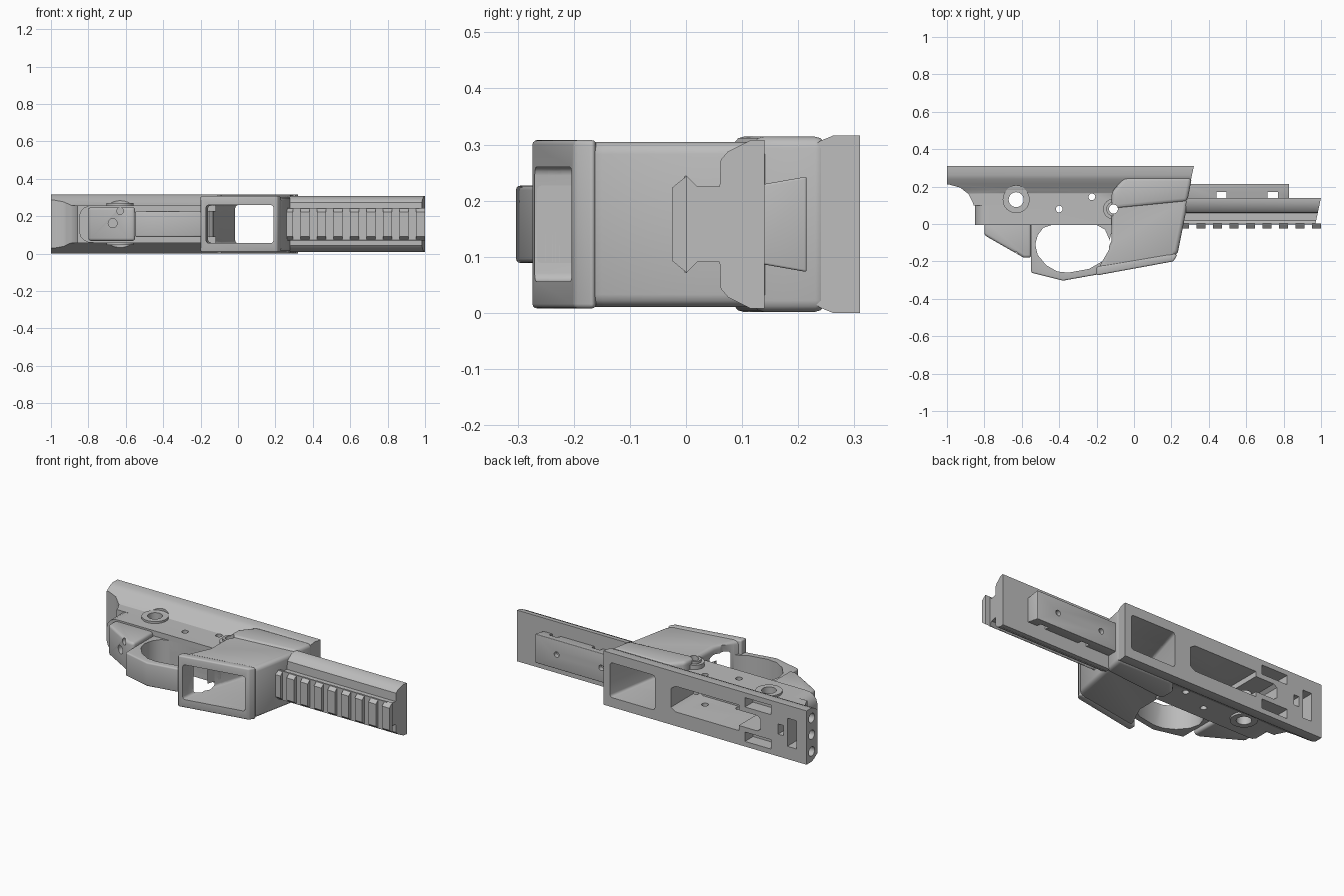
import bpy, bmesh, math

if "Cube" in bpy.data.objects:
    bpy.data.objects.remove(bpy.data.objects["Cube"])

MID = 0.158      # height of the mirror plane
SLANT = 0.21     # lean of the forward end faces

grey = bpy.data.materials.new("mid grey")
grey.use_nodes = True
grey.diffuse_color = (0.5, 0.5, 0.5, 1)
grey.node_tree.nodes["Principled BSDF"].inputs["Base Color"].default_value = (0.5, 0.5, 0.5, 1)


def prism(name, ring_a, ring_b, bevel=0):
    """Closed solid between two matching rings of points."""
    bm = bmesh.new()
    a = [bm.verts.new(p) for p in ring_a]
    b = [bm.verts.new(p) for p in ring_b]
    bm.faces.new(a)
    bm.faces.new(b[::-1])
    for i in range(len(a)):
        j = (i + 1) % len(a)
        bm.faces.new((a[j], a[i], b[i], b[j]))
    bmesh.ops.recalc_face_normals(bm, faces=bm.faces)
    mesh = bpy.data.meshes.new(name)
    bm.to_mesh(mesh)
    bm.free()
    ob = bpy.data.objects.new(name, mesh)
    bpy.context.collection.objects.link(ob)
    mesh.materials.append(grey)
    if bevel:
        mod = ob.modifiers.new("edge", "BEVEL")
        mod.width, mod.segments, mod.angle_limit = bevel, 3, math.radians(40)
    return ob


def plate(name, pts, half, bevel=0, low=None):
    """Side outline in x, y, given thickness about the mirror plane."""
    bottom = MID - half if low is None else low
    return prism(name, [(x, y, bottom) for x, y in pts],
                 [(x, y, MID + half) for x, y in pts], bevel)


def bar(name, section, x0, x1, slant0=0, slant1=0, bevel=0):
    """Mirrored section in y, half width, run along x with leaning ends."""
    ring = [(y, MID + h) for y, h in section] + [(y, MID - h) for y, h in section[::-1]]
    return prism(name, [(x0 + slant0 * y, y, z) for y, z in ring],
                 [(x1 + slant1 * y, y, z) for y, z in ring], bevel)


def column(name, section, y0, y1, bevel=0):
    """Mirrored section in x, half width, run along y."""
    ring = [(x, MID + h) for x, h in section] + [(x, MID - h) for x, h in section[::-1]]
    return prism(name, [(x, y0, z) for x, z in ring], [(x, y1, z) for x, z in ring], bevel)


def box(name, x, y, z):
    return prism(name, [(a, b, z[0]) for a, b in ((x[0], y[0]), (x[1], y[0]), (x[1], y[1]), (x[0], y[1]))],
                 [(a, b, z[1]) for a, b in ((x[0], y[0]), (x[1], y[0]), (x[1], y[1]), (x[0], y[1]))])


def disc(name, x, y, r, z0, z1):
    ring = [(x + r * math.cos(t * math.pi / 16), y + r * math.sin(t * math.pi / 16)) for t in range(32)]
    return prism(name, [(a, b, z0) for a, b in ring], [(a, b, z1) for a, b in ring])


# Main body: long upper beam with its flared top edge
beam = bar("upper_beam", [(0.31, 0.158), (0.262, 0.158), (0.24, 0.149), (0.215, 0.132),
                          (0.185, 0.112), (0.165, 0.1), (0.1, 0.1)],
           -1, 0.255, 0, SLANT)
lower = column("lower_body", [(-0.85, 0.04), (-0.842, 0.067), (-0.825, 0.086), (-0.8, 0.098),
                              (-0.77, 0.1), (-0.02, 0.1)], -0.005, 0.2)
tail = plate("tail_tab", [(-0.8, 0.02), (-0.8, -0.06), (-0.59, -0.18), (-0.55, -0.18),
                          (-0.55, 0.02)], 0.09, 0.015)
guard = plate("finger_loop", [(-0.55, 0.01), (-0.55, -0.26), (-0.38, -0.303), (-0.15, -0.262),
                              (-0.1, -0.2), (-0.1, 0.01)], 0.069, 0.008)

# Open box with raised rim and widened shoulder
well = plate("box_housing", [(-0.195, -0.25), (0.2, -0.19), (0.235, -0.15), (0.295, 0.15),
                             (-0.12, 0.15), (-0.12, -0.09)], 0.147, 0.022)
rim = plate("box_rim", [(-0.2, -0.275), (0.21, -0.2), (0.232, -0.165), (0.218, -0.16),
                        (0.17, -0.165), (-0.2, -0.228)], 0.15, 0.008)
shoulder = plate("box_shoulder", [(-0.12, 0.08), (0.285, 0.12), (0.31, 0.25), (-0.05, 0.25),
                                  (-0.12, 0.17)], 0.156, 0.02)

# Forward arm with toothed rail underneath and a block on top
arm = bar("forward_arm", [(0.14, 0.15), (0.115, 0.15), (0.075, 0.13), (0.062, 0.115),
                          (0.06, 0.067), (0.02, 0.067), (0, 0.087), (-0.004, 0.085)],
          0.255, 0.97, SLANT, SLANT)
teeth = [bar("rail_tooth", [(0.002, 0.087), (-0.025, 0.065)], x, x + 0.048)
         for x in [0.245 + 0.0885 * i for i in range(9)]]
block = bar("arm_block", [(0.13, 0.07), (0.215, 0.085)], 0.26, 0.83, 0, 0, 0.004)

# Round bosses on the sides
pivot = disc("pivot_boss", -0.63, 0.13, 0.072, MID - 0.112, MID + 0.112)
button = disc("button_boss", -0.11, 0.08, 0.055, MID - 0.1, MID + 0.125)
collar = disc("button_collar", -0.11, 0.08, 0.038, MID, MID + 0.14)

# Hollows
cavity = plate("cavity", [(-0.178, -0.35), (0.165, -0.35), (0.285, 0.36), (0.0, 0.36),
                          (-0.165, -0.2)], 0.102, 0.015)
tray = column("tray", [(-0.56, 0.075), (-0.15, 0.075), (-0.12, 0.055)], 0.06, 0.4)
tray_end = column("tray_end", [(-0.7, 0.03), (-0.68, 0.045), (-0.53, 0.045)], 0.06, 0.4)
loop_hole = plate("loop_hole", [(-0.44, -0.005), (-0.485, -0.02), (-0.515, -0.06), (-0.528, -0.11),
                                (-0.515, -0.165), (-0.47, -0.22), (-0.41, -0.254), (-0.35, -0.26),
                                (-0.24, -0.24), (-0.17, -0.2), (-0.135, -0.14), (-0.133, -0.08),
                                (-0.155, -0.03), (-0.2, -0.005)], 0.3)
scoop = plate("rear_scoop", [(-1.1, 0.21), (-0.985, 0.21), (-0.93, 0.195), (-0.885, 0.16),
                             (-0.86, 0.11), (-0.851, 0.05), (-0.851, -0.1), (-1.1, -0.1)], 0.3)
seats = [disc("seat", -0.63, 0.13, 0.075, z, z + 0.2) for z in (MID - 0.312, MID + 0.112)]
pins = [disc("side_hole", x, y, r, -0.1, 0.5) for x, y, r in
        ((-0.63, 0.13, 0.04), (-0.4, 0.08, 0.018), (-0.225, 0.145, 0.018), (-0.11, 0.08, 0.024))]
slots = [box("edge_slot", (-0.77, -0.6), (0.235, 0.4), z) for z in ((0.03, 0.085), (0.232, 0.287))]
slots += [box("rear_slot", (-0.935, -0.875), (0.22, 0.4), (0.075, 0.24)),
          box("small_slot", (-0.85, -0.815), (0.25, 0.4), (0.13, 0.19))]


def bore(name, section, axis, r, start, end):
    """Round hole along x or y; section gives the other two coordinates."""
    ring = [(section[0] + r * math.cos(t * math.pi / 10), section[1] + r * math.sin(t * math.pi / 10))
            for t in range(20)]
    put = (lambda s, a, b: (s, a, b)) if axis == "x" else (lambda s, a, b: (a, s, b))
    return prism(name, [put(start, *p) for p in ring], [put(end, *p) for p in ring])


end_bores = [bore("end_bore", (0.262, z), "x", 0.027, -1.1, -0.95) for z in (0.06, MID, 0.256)]
tail_bores = [bore("tail_bore", (-0.67, 0.163), "y", 0.024, -0.3, 0.0),
              bore("tail_bore", (-0.63, 0.228), "y", 0.018, -0.3, 0.0)]
notches = [box("block_notch", (x, x + 0.055), (0.14, 0.17), (-0.1, 0.5)) for x in (0.44, 0.715)]
block_bores = [bore("block_bore", (x, MID), "y", 0.016, 0.19, 0.3) for x in (0.4, 0.69)]

cuts = [
    (beam, [cavity, tray, tray_end, scoop] + seats + pins + slots + end_bores),
    (lower, [cavity, tray, tray_end] + pins),
    (tail, tail_bores),
    (guard, [loop_hole, cavity]),
    (well, [cavity, loop_hole, pins[3]]),
    (rim, [cavity]),
    (shoulder, [cavity, tray, pins[3]]),
    (pivot, [tray, tray_end, pins[0]]),
    (button, [cavity, tray, pins[3]]),
    (collar, [cavity, tray, pins[3]]),
    (block, notches + block_bores),
]
cutters = {c for _, group in cuts for c in group}
for part, group in cuts:
    for cutter in group:
        mod = part.modifiers.new("cut", "BOOLEAN")
        mod.operation, mod.solver, mod.object = "DIFFERENCE", "EXACT", cutter

# Bake every part, drop the cutters, then smooth the rounded faces
parts = [p for p, _ in cuts] + [arm] + teeth
graph = bpy.context.evaluated_depsgraph_get()
baked = {p: bpy.data.meshes.new_from_object(p.evaluated_get(graph)) for p in parts}
for part, mesh in baked.items():
    part.modifiers.clear()
    part.data = mesh
for cutter in cutters:
    bpy.data.objects.remove(cutter)
for part in parts:
    bpy.ops.object.select_all(action="DESELECT")
    part.select_set(True)
    bpy.context.view_layer.objects.active = part
    bpy.ops.object.shade_smooth_by_angle(angle=math.radians(35))
